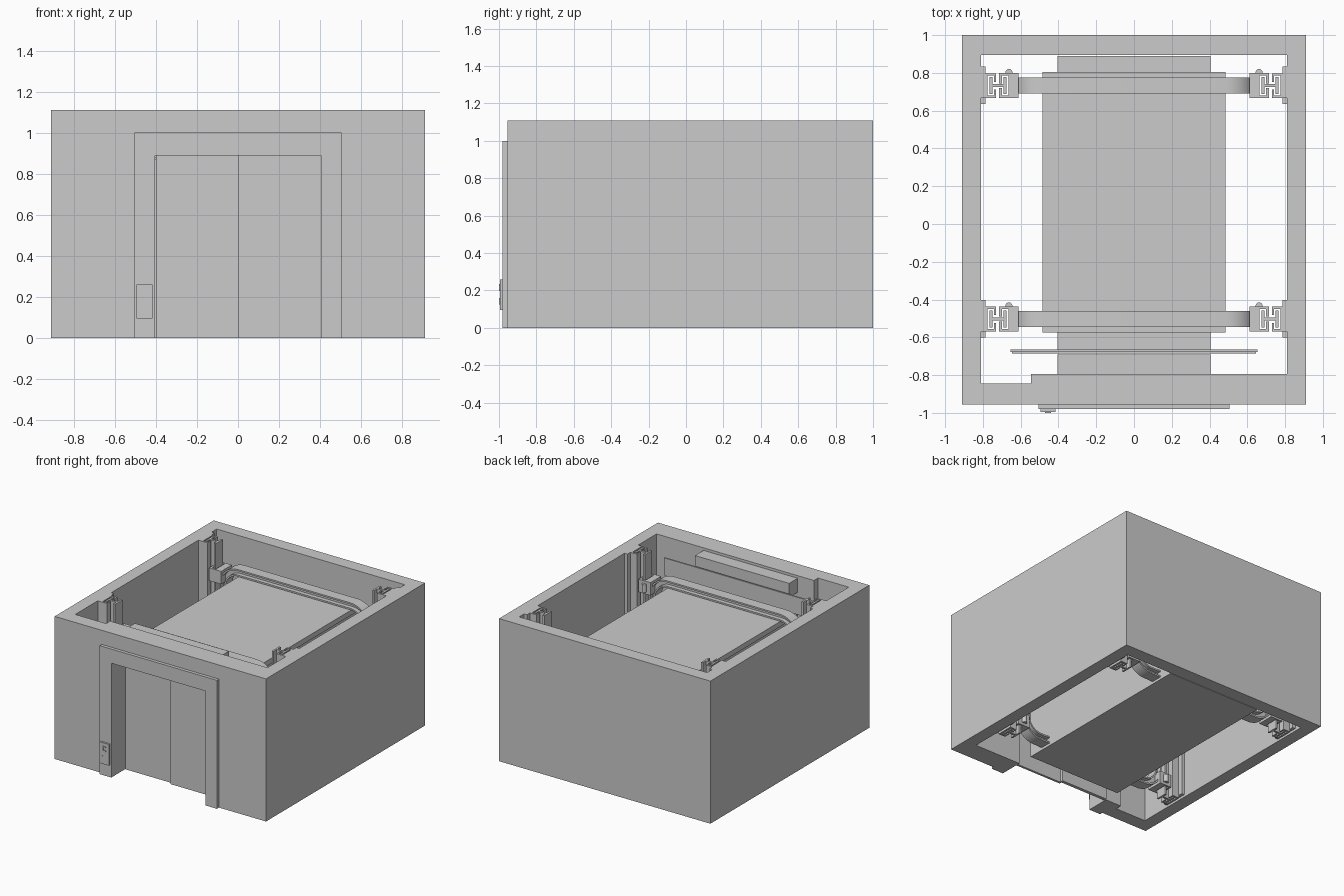
import bpy, bmesh, math
from mathutils import Vector

if "Cube" in bpy.data.objects:
    bpy.data.objects.remove(bpy.data.objects["Cube"])


def finish(name, bm):
    bmesh.ops.recalc_face_normals(bm, faces=bm.faces)
    me = bpy.data.meshes.new(name)
    bm.to_mesh(me)
    bm.free()
    ob = bpy.data.objects.new(name, me)
    bpy.context.collection.objects.link(ob)
    return ob


def prism(name, pts, axis, a, b):
    """Extrude a 2D outline: axis 'z' uses (x, y), axis 'y' uses (x, z)."""
    bm = bmesh.new()
    put = (lambda p, t: (p[0], p[1], t)) if axis == 'z' else (lambda p, t: (p[0], t, p[1]))
    face = bm.faces.new([bm.verts.new(put(p, a)) for p in pts])
    new = bmesh.ops.extrude_face_region(bm, geom=[face])['geom']
    d = Vector((0, 0, b - a)) if axis == 'z' else Vector((0, b - a, 0))
    bmesh.ops.translate(bm, vec=d, verts=[v for v in new if isinstance(v, bmesh.types.BMVert)])
    return finish(name, bm)


def box(name, x0, x1, y0, y1, z0, z1):
    return prism(name, [(x0, y0), (x1, y0), (x1, y1), (x0, y1)], 'z', z0, z1)


def arch(name, w, h, iw, ih, y0, y1):
    pts = [(-w, 0), (-w, h), (w, h), (w, 0), (iw, 0), (iw, ih), (-iw, ih), (-iw, 0)]
    return prism(name, pts, 'y', y0, y1)


def rounded(inset):
    """Rounded rectangle outline of the car sling, shrunk by inset."""
    x, z0, z1, r = 0.645 - inset, 0.02 + inset, 0.96 - inset, 0.16 - inset
    pts = []
    for cx, cz, start in ((x - r, z1 - r, 0), (r - x, z1 - r, 90), (r - x, z0 + r, 180), (x - r, z0 + r, 270)):
        for i in range(11):
            a = math.radians(start + 9 * i)
            pts.append((cx + r * math.cos(a), cz + r * math.sin(a)))
    return pts


def sling(name, y0, y1):
    # channel section: two flanges with a recessed web between them
    ym = (y0 + y1) / 2
    section = [(0, y0), (0, y1), (0.012, y1), (0.012, ym + 0.01), (0.043, ym + 0.01), (0.043, y1),
               (0.055, y1), (0.055, y0), (0.043, y0), (0.043, ym - 0.01), (0.012, ym - 0.01), (0.012, y0)]
    bm = bmesh.new()
    rings = [[bm.verts.new((x, y, z)) for x, z in rounded(t)] for t, y in section]
    n, m = len(rings[0]), len(rings)
    for k in range(m):
        a, b = rings[k], rings[(k + 1) % m]
        for i in range(n):
            j = (i + 1) % n
            bm.faces.new((a[i], a[j], b[j], b[i]))
    ob = finish(name, bm)
    smooth(ob)


def smooth(ob):
    bpy.ops.object.select_all(action='DESELECT')
    ob.select_set(True)
    bpy.context.view_layer.objects.active = ob
    bpy.ops.object.shade_smooth_by_angle(angle=math.radians(30))


TOP = 1.11

# Shaft walls: side and back U, front wall with doorway, thicker lining beside it
prism('shaft_walls', [(-0.91, -0.955), (-0.91, 1), (0.91, 1), (0.91, -0.955),
                      (0.81, -0.955), (0.81, 0.895), (-0.81, 0.895), (-0.81, -0.955)], 'z', 0, TOP)
arch('front_wall', 0.81, TOP, 0.405, 0.89, -0.955, -0.845)
prism('front_wall_lining', [(-0.545, 0), (-0.545, TOP), (0.81, TOP), (0.81, 0), (0.405, 0),
                            (0.405, 0.89), (-0.405, 0.89), (-0.405, 0)], 'y', -0.845, -0.795)

# Landing door surround, two sliding leaves
arch('door_surround', 0.505, 1.0, 0.405, 0.89, -0.98, -0.955)
box('left_door_leaf', -0.4, 0.01, -0.81, -0.785, 0, 0.895)
box('right_door_leaf', 0.0, 0.405, -0.83, -0.812, 0, 0.895)

# Call panel
box('call_panel', -0.495, -0.415, -0.995, -0.98, 0.095, 0.26)
prism('call_button_upper', [(-0.47, 0.235), (-0.44, 0.235), (-0.44, 0.227), (-0.462, 0.227),
                            (-0.462, 0.205), (-0.44, 0.205), (-0.44, 0.197), (-0.47, 0.197)], 'y', -1.0, -0.995)
box('call_button_lower', -0.47, -0.464, -1.0, -0.995, 0.125, 0.16)

# Door operator header and hanging track
box('door_operator', -0.405, 0.405, -0.795, -0.69, 0.98, 1.09)
box('door_track', -0.655, 0.655, -0.677, -0.665, 0.88, 1.015)
box('door_track_cover', -0.645, 0.645, -0.685, -0.677, 0.9, 1.0)

# Lift car with overhanging roof
box('car_body', -0.405, 0.405, -0.67, 0.89, 0, 0.87)
box('car_roof', -0.485, 0.485, -0.575, 0.805, 0.86, 0.9)

# Sling hoops, guide rails, brackets, shoes and ropes
for label, yc in (('back', 0.733), ('front', -0.503)):
    sling(label + '_sling', yc - 0.043, yc + 0.043)
    for side, s in (('left', -1), ('right', 1)):
        name = label + '_' + side

        def place(pts):
            return [(s * x, yc + y) for x, y in pts]
        # H section rail
        prism(name + '_guide_rail', place([
            (0.675, -0.045), (0.69, -0.045), (0.69, -0.008), (0.75, -0.008), (0.75, -0.045), (0.765, -0.045),
            (0.765, 0.045), (0.75, 0.045), (0.75, 0.008), (0.69, 0.008), (0.69, 0.045), (0.675, 0.045)]), 'z', 0.0, TOP)
        # wall clip around the outer flange
        prism(name + '_rail_clip', place([
            (0.73, -0.065), (0.79, -0.065), (0.79, 0.065), (0.73, 0.065), (0.73, 0.02), (0.74, 0.02), (0.74, 0.052),
            (0.775, 0.052), (0.775, -0.052), (0.74, -0.052), (0.74, -0.02), (0.73, -0.02)]), 'z', 0.0, TOP)
        box(name + '_wall_bracket', *sorted((s * 0.785, s * 0.815)), yc - 0.065, yc + 0.1, 0.02, TOP)
        box(name + '_bracket_foot', *sorted((s * 0.785, s * 0.815)), yc - 0.098, yc - 0.065, 0.02, 0.08)
        # guide shoes near the top and bottom of the sling
        for end, z in (('lower', 0.06), ('upper', 0.82)):
            prism(name + '_' + end + '_shoe', place([
                (0.612, -0.066), (0.715, -0.066), (0.715, -0.012), (0.7, -0.012), (0.7, -0.052), (0.665, -0.052),
                (0.665, 0.052), (0.7, 0.052), (0.7, 0.012), (0.715, 0.012), (0.715, 0.066), (0.612, 0.066)]),
                'z', z, z + 0.1)
            bpy.ops.mesh.primitive_cylinder_add(vertices=20, radius=0.018, depth=0.06,
                                                location=(s * 0.662, yc + 0.07, z + 0.05))
            bpy.context.object.name = name + '_' + end + '_roller'
            smooth(bpy.context.object)
